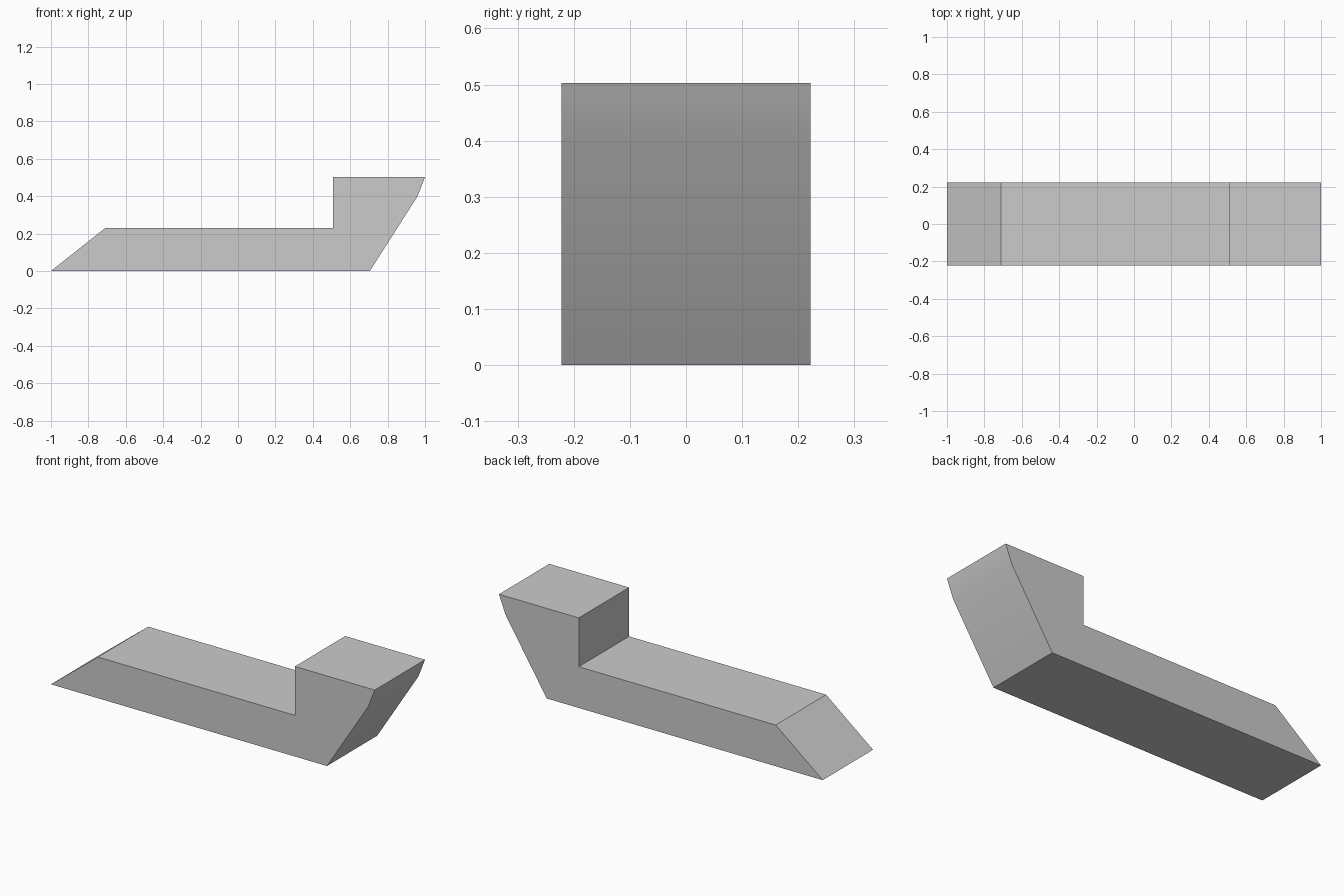
import bpy
import bmesh
from mathutils import Vector

# Remove the default cube
cube = bpy.data.objects.get("Cube")
if cube:
    bpy.data.objects.remove(cube, do_unlink=True)

HALF_WIDTH = 0.222

# Single grey colour
grey = bpy.data.materials.new("plain grey")
grey.use_nodes = True
colour = (0.6, 0.6, 0.6, 1.0)
grey.diffuse_color = colour
grey.node_tree.nodes["Principled BSDF"].inputs["Base Color"].default_value = colour


def extrude_profile(name, profile, half_width, material):
    """Extrude an x-z outline along y into a closed solid."""
    bm = bmesh.new()
    side = bm.faces.new([bm.verts.new((x, -half_width, z)) for x, z in profile])
    result = bmesh.ops.extrude_face_region(bm, geom=[side], use_keep_orig=True)
    moved = [v for v in result["geom"] if isinstance(v, bmesh.types.BMVert)]
    bmesh.ops.translate(bm, verts=moved, vec=Vector((0, 2 * half_width, 0)))
    bmesh.ops.recalc_face_normals(bm, faces=bm.faces)
    mesh = bpy.data.meshes.new(name)
    bm.to_mesh(mesh)
    bm.free()
    mesh.materials.append(material)
    obj = bpy.data.objects.new(name, mesh)
    bpy.context.collection.objects.link(obj)
    return obj


# Low sloped deck with a raised block and a bent overhanging end
outline = [
    (-1.0, 0.0), (0.705, 0.0), (0.96, 0.4), (1.0, 0.503),
    (0.507, 0.503), (0.507, 0.23), (-0.71, 0.23),
]
body = extrude_profile("stepped_hull", outline, HALF_WIDTH, grey)

# Smooth only the slight bend of the overhanging end
bpy.ops.object.select_all(action="DESELECT")
body.select_set(True)
bpy.context.view_layer.objects.active = body
bpy.ops.object.shade_smooth_by_angle(angle=0.5236)
